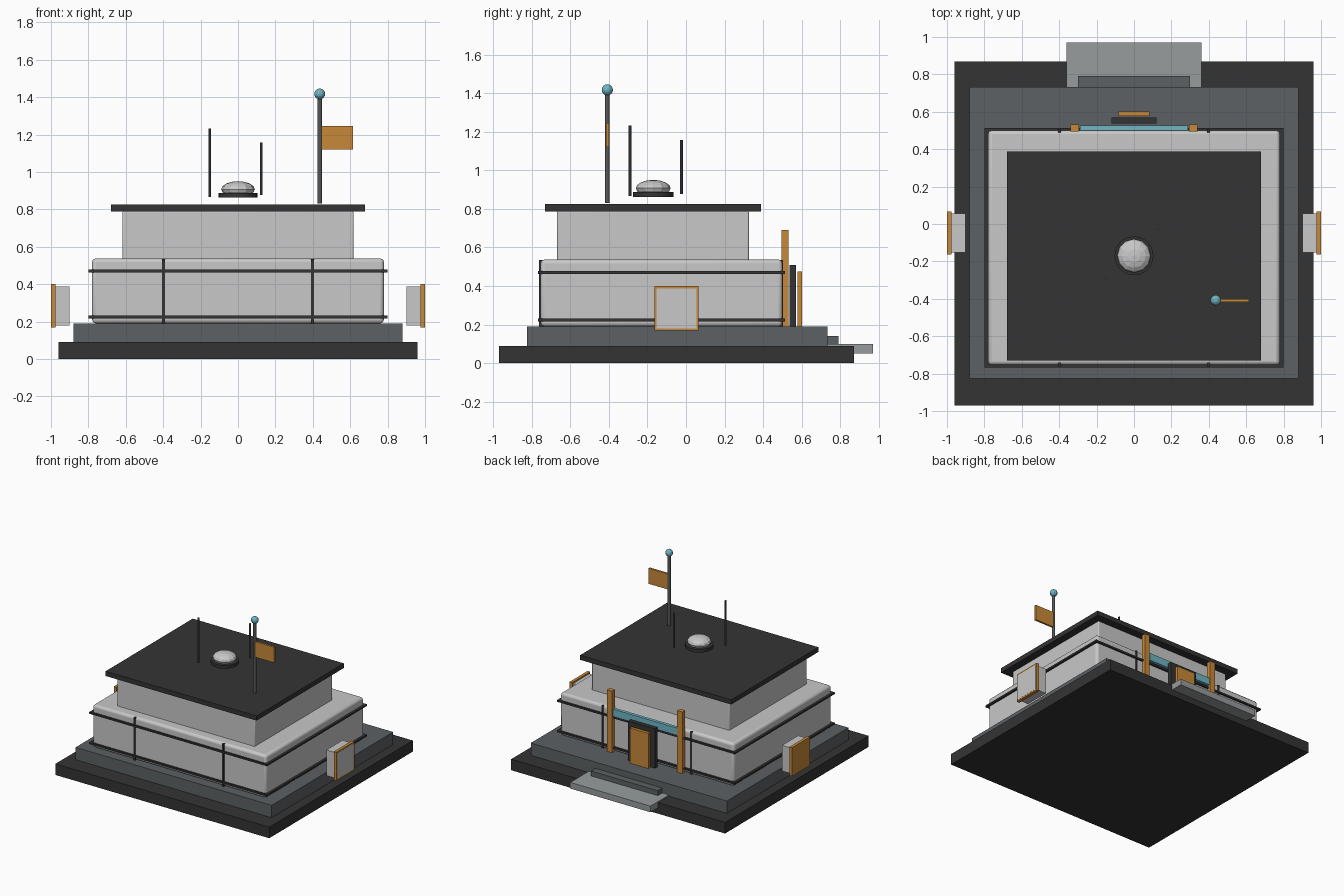
import bpy, math
from mathutils import Vector

if "Cube" in bpy.data.objects:
    bpy.data.objects.remove(bpy.data.objects["Cube"], do_unlink=True)


def material(name, r, g, b):
    m = bpy.data.materials.new(name)
    m.use_nodes = True
    m.diffuse_color = (r, g, b, 1)
    node = next(n for n in m.node_tree.nodes if n.type == "BSDF_PRINCIPLED")
    node.inputs["Base Color"].default_value = (r, g, b, 1)
    return m


dark = material("charcoal", 0.034, 0.034, 0.034)
slate = material("slate", 0.107, 0.119, 0.125)
stone = material("step_grey", 0.31, 0.335, 0.34)
wall = material("light_grey", 0.58, 0.58, 0.58)
orange = material("orange", 0.58, 0.25, 0.04)
teal = material("teal", 0.16, 0.46, 0.55)
metal = material("pole_grey", 0.09, 0.095, 0.095)


def finish(name, mat):
    ob = bpy.context.object
    ob.name = name
    ob.data.materials.append(mat)
    return ob


def box(name, mat, xs, ys, zs, bevel=0):
    """Box spanning the given ranges, with an optional rounded edge."""
    lo, hi = (Vector(c) for c in zip(xs, ys, zs))
    bpy.ops.mesh.primitive_cube_add(size=1, location=(lo + hi) / 2)
    ob = finish(name, mat)
    ob.scale = hi - lo
    bpy.ops.object.transform_apply(location=False, rotation=False, scale=True)
    if bevel:
        mod = ob.modifiers.new("rounded_edges", "BEVEL")
        mod.width, mod.segments = bevel, 3
        bpy.ops.object.shade_smooth_by_angle(angle=math.radians(40))
    return ob


def rod(name, mat, x, y, z0, z1, r, sides=12):
    bpy.ops.mesh.primitive_cylinder_add(vertices=sides, radius=r, depth=z1 - z0,
                                        location=(x, y, (z0 + z1) / 2))
    return finish(name, mat)


def ball(name, mat, loc, r, squash=1):
    bpy.ops.mesh.primitive_uv_sphere_add(segments=12, ring_count=8, radius=r, location=loc)
    bpy.context.object.scale.z = squash
    return finish(name, mat)


def sym(w):
    return (-w, w)


# Stepped foundation and entrance steps
box("base_slab", dark, sym(0.96), (-0.97, 0.87), (0, 0.09))
box("plinth", slate, sym(0.88), (-0.825, 0.733), (0.09, 0.19))
box("lower_step", stone, sym(0.36), (0.70, 0.97), (0.05, 0.1))
box("upper_step", slate, sym(0.3), (0.70, 0.79), (0.095, 0.14))

# Storeys and roof
box("lower_storey", wall, sym(0.78), (-0.754, 0.5), (0.19, 0.537), 0.02)
box("upper_storey", wall, sym(0.618), (-0.668, 0.326), (0.52, 0.79), 0.008)
box("roof", dark, sym(0.678), (-0.73, 0.388), (0.787, 0.825))

# Trim bands and vertical seams on the lower storey
for label, z in (("lower", 0.224), ("upper", 0.47)):
    box(label + "_band", dark, sym(0.798), (-0.768, 0.514), (z - 0.007, z + 0.007))
for side, x in (("right", -0.398), ("left", 0.398)):
    for face, y in (("front", -0.751), ("back", 0.493)):
        box(f"{face}_{side}_seam", dark, (x - 0.007, x + 0.007),
            (y - 0.011, y + 0.011), (0.19, 0.535))

# Entrance on the back wall
for side, x in (("right", -0.316), ("left", 0.316)):
    box(side + "_entrance_pillar", orange, (x - 0.023, x + 0.023), (0.494, 0.531), (0.19, 0.69))
box("entrance_lintel", teal, sym(0.288), (0.5, 0.527), (0.485, 0.545))
box("door_frame", dark, sym(0.121), (0.537, 0.57), (0.19, 0.51))
box("door", orange, sym(0.083), (0.578, 0.602), (0.19, 0.475))

# Side boxes with orange surrounds
for side, s in (("right", -1), ("left", 1)):
    box(side + "_side_box", wall, sorted((0.9 * s, 0.98 * s)), (-0.153, 0.055), (0.18, 0.388))
    box(side + "_side_surround", orange, sorted((0.975 * s, 0.999 * s)),
        (-0.164, 0.066), (0.168, 0.4))
box("left_side_panel", wall, (0.995, 1.0), (-0.153, 0.055), (0.18, 0.388))

# Rooftop dome and antennas
rod("dome_base", dark, 0, -0.17, 0.862, 0.887, 0.104, 24)
ball("dome", wall, (0, -0.17, 0.907), 0.09, 0.48)
rod("tall_antenna", metal, -0.152, -0.29, 0.867, 1.232, 0.007, 8)
rod("short_antenna", metal, 0.125, -0.023, 0.877, 1.158, 0.007, 8)

# Flagpole
rod("flagpole", metal, 0.437, -0.408, 0.83, 1.41, 0.012)
ball("flagpole_finial", teal, (0.437, -0.408, 1.417), 0.029)
box("flag", orange, (0.443, 0.616), (-0.416, -0.4), (1.12, 1.246))
